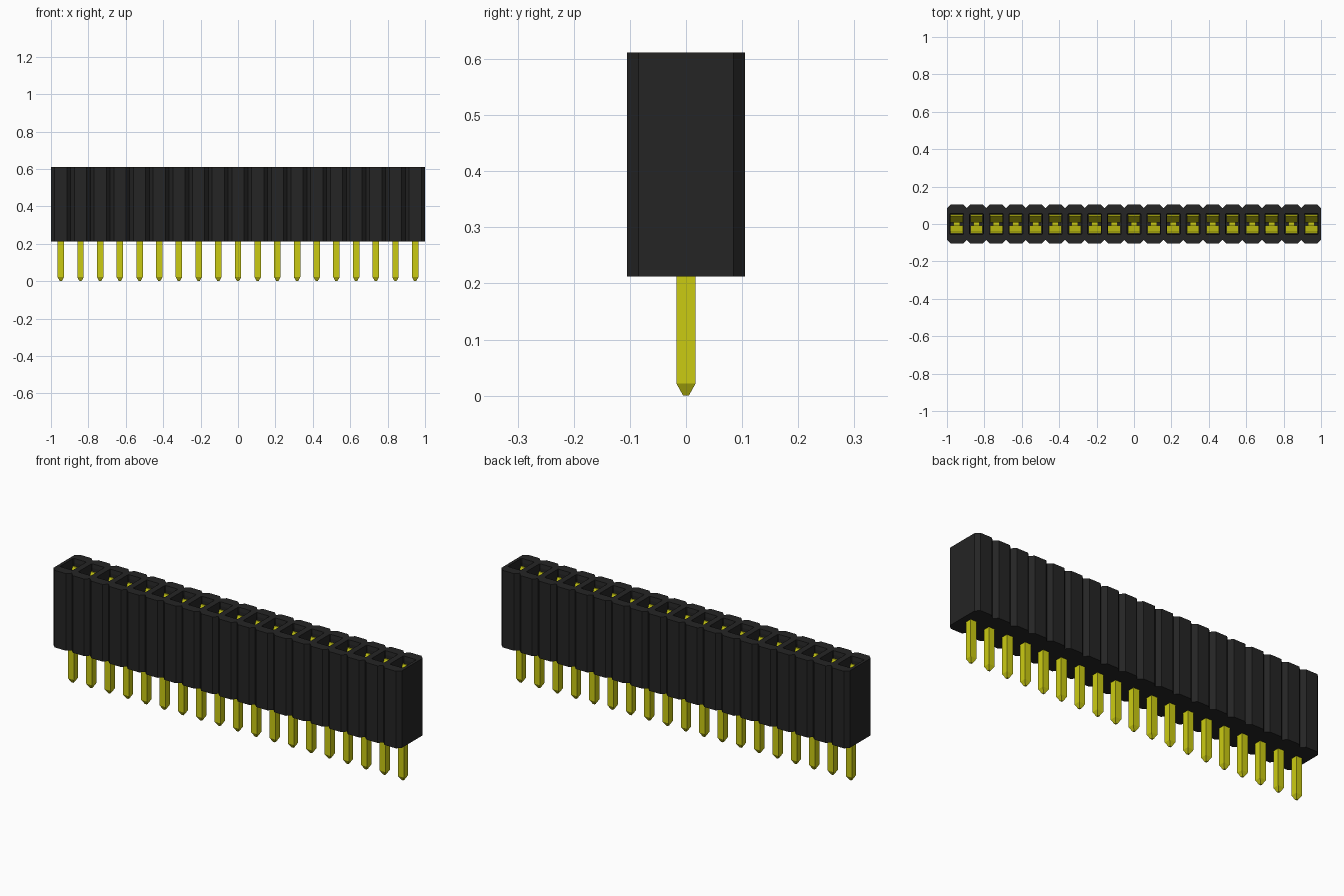
import bpy, bmesh
from mathutils import Vector

cube = bpy.data.objects.get("Cube")
if cube:
    bpy.data.objects.remove(cube, do_unlink=True)

COUNT = 19
PITCH = 2 / COUNT
BASE, TOP = 0.212, 0.612
CENTRES = [(i - (COUNT - 1) / 2) * PITCH for i in range(COUNT)]


def material(name, rgb):
    m = bpy.data.materials.new(name)
    m.use_nodes = True
    m.diffuse_color = (*rgb, 1)
    m.node_tree.nodes["Principled BSDF"].inputs["Base Color"].default_value = (*rgb, 1)
    return m


BLACK = material("black plastic", (0.018, 0.018, 0.018))
GOLD = material("yellow metal", (0.6, 0.6, 0.006))


def finish(name, bm, mat):
    bmesh.ops.remove_doubles(bm, verts=bm.verts, dist=1e-5)
    bmesh.ops.recalc_face_normals(bm, faces=bm.faces)
    mesh = bpy.data.meshes.new(name)
    bm.to_mesh(mesh)
    bm.free()
    mesh.materials.append(mat)
    obj = bpy.data.objects.new(name, mesh)
    bpy.context.collection.objects.link(obj)
    return obj


def ring(bm, cx, hx, hy, cut, z):
    """Rectangle with cut corners, as eight vertices."""
    pts = [(hx, hy - cut), (hx - cut, hy), (cut - hx, hy), (-hx, hy - cut),
           (-hx, cut - hy), (cut - hx, -hy), (hx - cut, -hy), (hx, cut - hy)]
    return [bm.verts.new((cx + x, y, z)) for x, y in pts]


def loft(bm, rings):
    for a, b in zip(rings, rings[1:]):
        for i in range(len(a)):
            j = (i + 1) % len(a)
            bm.faces.new((a[i], a[j], b[j], b[i]))
    bm.faces.new(rings[0][::-1])
    bm.faces.new(rings[-1])


# Housing: a row of cut-corner cells, each with an open socket
bm = bmesh.new()
for cx in CENTRES:
    loft(bm, [ring(bm, cx, PITCH / 2, 0.105, 0.02, BASE),
              ring(bm, cx, PITCH / 2, 0.105, 0.02, TOP),
              ring(bm, cx, 0.037, 0.056, 0.003, TOP),
              ring(bm, cx, 0.035, 0.053, 0.003, TOP - 0.02),
              ring(bm, cx, 0.035, 0.053, 0.003, BASE + 0.06)])
# Drop the walls shared by neighbouring cells
bm.normal_update()
walls = [f for f in bm.faces if abs(f.normal.x) > 0.99
         and f.calc_area() > 0.05 and abs(f.calc_center_median().x) < 0.99]
bmesh.ops.delete(bm, geom=walls, context='FACES')
finish("housing", bm, BLACK)

# Pins: square posts with tapered tips
bm = bmesh.new()
for cx in CENTRES:
    rings = []
    for h, z in ((0.005, 0), (0.0172, 0.022), (0.0172, BASE + 0.07)):
        rings.append([bm.verts.new((cx + sx * h, sy * h, z))
                      for sx, sy in ((1, 1), (-1, 1), (-1, -1), (1, -1))])
    loft(bm, rings)
finish("pins", bm, GOLD)

# Spring contacts: pairs of bent leaves inside each socket
LEAF = [(0.05, 0.575), (0.043, 0.56), (0.014, 0.48), (0.018, 0.44), (0.045, 0.28)]
THICK = 0.006
bm = bmesh.new()
for cx in CENTRES:
    for side in (-1, 1):
        rings = []
        for y, z in LEAF:
            rings.append([bm.verts.new((cx + x, side * yy, z))
                          for x, yy in ((-0.033, y), (0.033, y),
                                        (0.033, y - THICK), (-0.033, y - THICK))])
        loft(bm, rings)
finish("spring_contacts", bm, GOLD)
